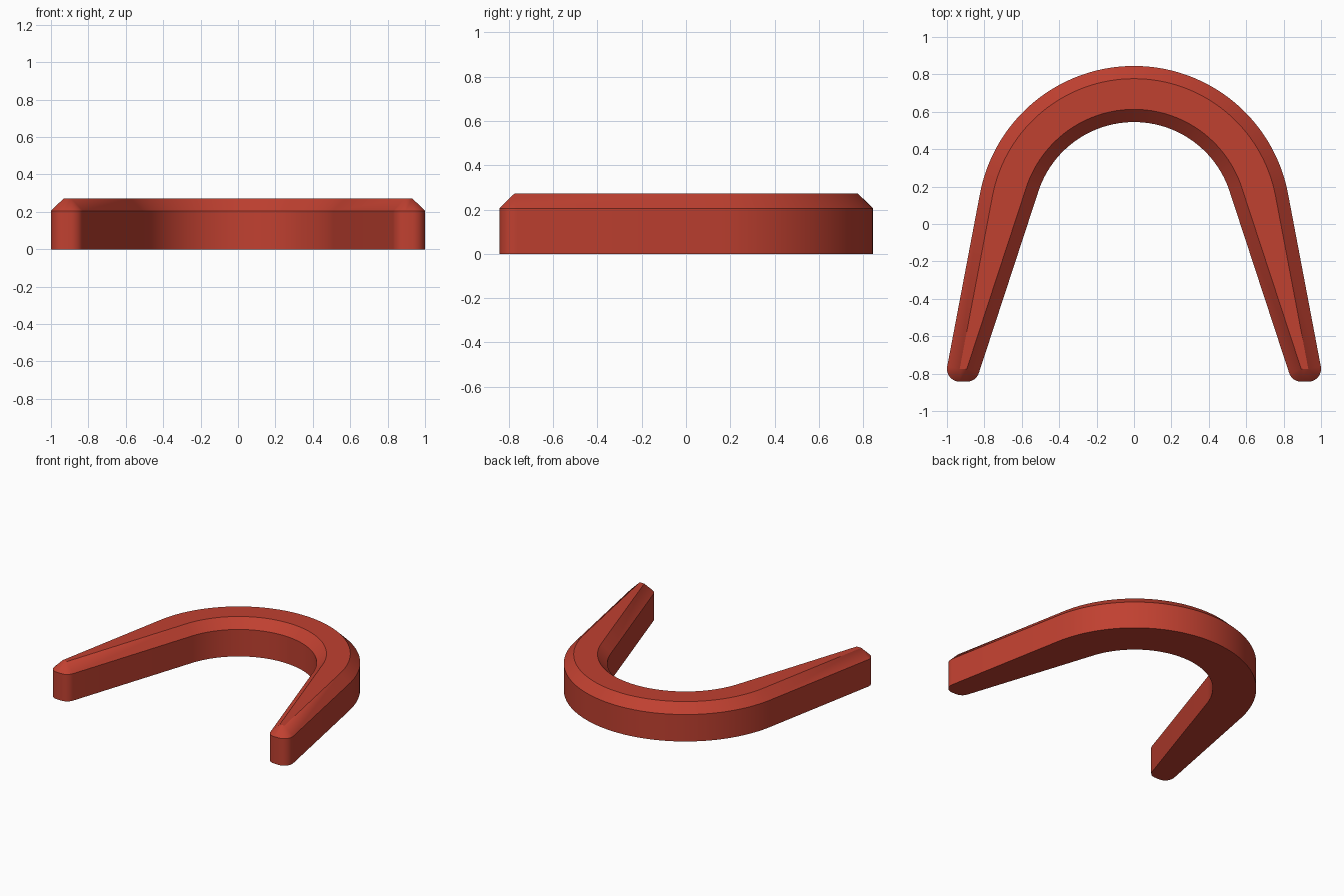
import bpy, bmesh
from math import atan2, acos, hypot, cos, sin, pi, radians

if "Cube" in bpy.data.objects:
    bpy.data.objects.remove(bpy.data.objects["Cube"])

CY = 0.007               # centre of the bow arcs
R_OUT, R_IN = 0.77, 0.606  # radii of the flat top band
BEVEL = 0.068            # chamfer width and tip corner radius
H, H_SIDE = 0.272, 0.205
TIP_OUT, TIP_IN, TIP_Y = 0.932, 0.894, -0.775
ARC, CORNER = 64, 8


def tangent_angle(x, r):
    """Angle on the bow circle where the line to the tip corner touches it."""
    dy = TIP_Y - CY
    return atan2(dy, x) + acos(r / hypot(x, dy))


def span(a, b, n):
    return [a + (b - a) * i / n for i in range(n + 1)]


a_out = tangent_angle(TIP_OUT, R_OUT)
a_in = tangent_angle(TIP_IN, R_IN)

# Outline as (top point, outward angle), running counter-clockwise
path = []
# right tip corners
path += [((TIP_IN, TIP_Y), t) for t in span(pi + a_in, 1.5 * pi, CORNER)]
path += [((TIP_OUT, TIP_Y), t) for t in span(-pi / 2, a_out, CORNER)]
# outer bow
path += [((R_OUT * cos(t), CY + R_OUT * sin(t)), t) for t in span(a_out, pi - a_out, ARC)]
# left tip corners
path += [((-TIP_OUT, TIP_Y), t) for t in span(pi - a_out, 1.5 * pi, CORNER)]
path += [((-TIP_IN, TIP_Y), t) for t in span(-pi / 2, -a_in, CORNER)]
# inner bow, facing the centre
path += [((R_IN * cos(t), CY + R_IN * sin(t)), t + pi) for t in span(pi - a_in, a_in, ARC)]

# Horseshoe: bottom, upright wall, chamfer and flat top
bm = bmesh.new()
rings = []
for offset, z in ((BEVEL, 0), (BEVEL, H_SIDE), (0, H)):
    rings.append([bm.verts.new((x + offset * cos(t), y + offset * sin(t), z))
                  for (x, y), t in path])
n = len(path)
for low, high in zip(rings, rings[1:]):
    for i in range(n):
        j = (i + 1) % n
        bm.faces.new((low[i], low[j], high[j], high[i]))
bm.faces.new(rings[0][::-1])
bm.faces.new(rings[-1])
bmesh.ops.remove_doubles(bm, verts=bm.verts, dist=1e-5)
bmesh.ops.recalc_face_normals(bm, faces=bm.faces)

mesh = bpy.data.meshes.new("horseshoe")
bm.to_mesh(mesh)
bm.free()
horseshoe = bpy.data.objects.new("horseshoe", mesh)
bpy.context.collection.objects.link(horseshoe)

red = bpy.data.materials.new("brick red")
red.diffuse_color = (0.53, 0.052, 0.030, 1)
red.use_nodes = True
red.node_tree.nodes["Principled BSDF"].inputs["Base Color"].default_value = red.diffuse_color
mesh.materials.append(red)

bpy.context.view_layer.objects.active = horseshoe
horseshoe.select_set(True)
bpy.ops.object.shade_smooth_by_angle(angle=radians(30))
